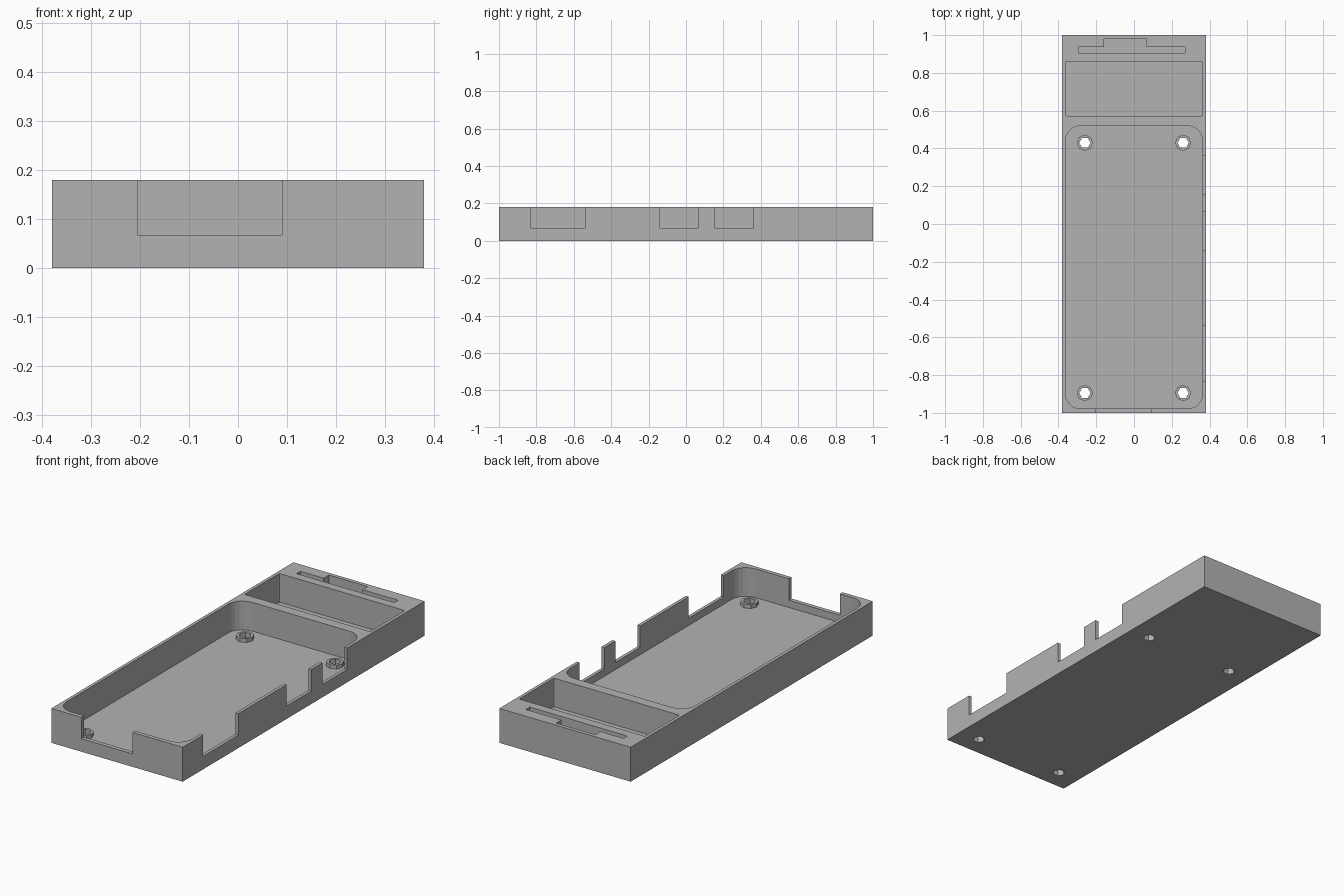
import bpy, bmesh, math

cube = bpy.data.objects.get("Cube")
if cube:
    bpy.data.objects.remove(cube, do_unlink=True)

grey = bpy.data.materials.new("plain grey")
grey.use_nodes = True
colour = (0.45, 0.45, 0.45, 1)
grey.diffuse_color = colour
grey.node_tree.nodes["Principled BSDF"].inputs["Base Color"].default_value = colour

HEIGHT, FLOOR, SILL, ABOVE = 0.18, 0.03, 0.068, 0.25
HALF_W, INNER = 0.38, 0.363


def prism(name, outline, z0, z1):
    """Extrude a counter-clockwise outline from z0 up to z1."""
    bm = bmesh.new()
    base = bm.faces.new([bm.verts.new((x, y, z0)) for x, y in outline])
    top = bmesh.ops.extrude_face_region(bm, geom=[base])["geom"]
    verts = [v for v in top if isinstance(v, bmesh.types.BMVert)]
    bmesh.ops.translate(bm, verts=verts, vec=(0, 0, z1 - z0))
    bmesh.ops.recalc_face_normals(bm, faces=bm.faces)
    mesh = bpy.data.meshes.new(name)
    bm.to_mesh(mesh)
    bm.free()
    mesh.materials.append(grey)
    obj = bpy.data.objects.new(name, mesh)
    bpy.context.collection.objects.link(obj)
    return obj


def rectangle(x0, x1, y0, y1):
    return [(x0, y0), (x1, y0), (x1, y1), (x0, y1)]


def rounded(x0, x1, y0, y1, r, steps=6):
    centres = [(x1 - r, y1 - r), (x0 + r, y1 - r), (x0 + r, y0 + r), (x1 - r, y0 + r)]
    return [(cx + r * math.cos(a), cy + r * math.sin(a))
            for i, (cx, cy) in enumerate(centres)
            for a in [(i + s / steps) * math.pi / 2 for s in range(steps + 1)]]


def ngon(x, y, r, sides):
    return [(x + r * math.cos(2 * math.pi * i / sides),
             y + r * math.sin(2 * math.pi * i / sides)) for i in range(sides)]


def combine(body, other, operation):
    """Apply a boolean and drop the helper."""
    other.hide_render = True
    mod = body.modifiers.new("boolean", "BOOLEAN")
    mod.object, mod.operation, mod.solver = other, operation, "EXACT"
    bpy.context.view_layer.objects.active = body
    bpy.ops.object.modifier_apply(modifier=mod.name)
    bpy.data.objects.remove(other, do_unlink=True)


tray = prism("tray", rectangle(-HALF_W, HALF_W, -1, 1), 0, HEIGHT)

# Main board pocket, rear compartment and T-shaped slot
slot = [(-0.295, 0.905), (0.27, 0.905), (0.27, 0.937), (0.065, 0.937),
        (0.065, 0.98), (-0.16, 0.98), (-0.16, 0.937), (-0.295, 0.937)]
for outline in (rounded(-INNER, INNER, -0.978, 0.52, 0.08),
                rounded(-INNER, INNER, 0.573, 0.86, 0.006, 2),
                slot):
    combine(tray, prism("pocket_cutter", outline, FLOOR, ABOVE), "DIFFERENCE")

# Openings in the left wall and the front wall
for y0, y1 in ((-0.83, -0.54), (-0.14, 0.065), (0.155, 0.36)):
    combine(tray, prism("side_cutter", rectangle(0.33, 0.45, y0, y1), SILL, ABOVE), "DIFFERENCE")
combine(tray, prism("front_cutter", rectangle(-0.205, 0.09, -1.05, -0.94), SILL, ABOVE), "DIFFERENCE")

# Raised screw bosses with through holes
for x in (-0.26, 0.26):
    for y in (-0.895, 0.43):
        combine(tray, prism("boss", ngon(x, y, 0.043, 8), FLOOR / 2, 0.05), "UNION")
        combine(tray, prism("hole_cutter", ngon(x, y, 0.03, 6), -0.05, ABOVE), "DIFFERENCE")
